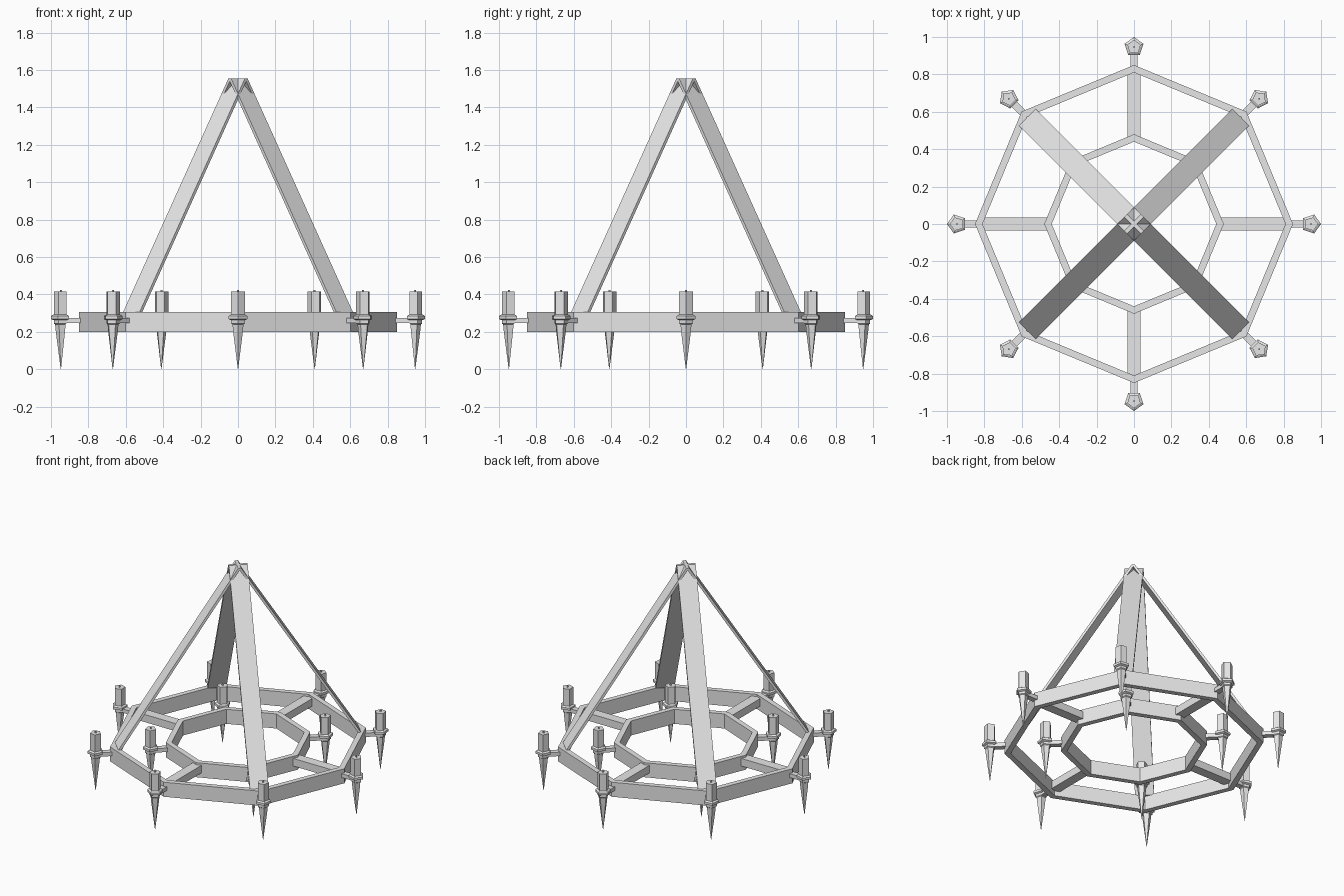
import bpy
import bmesh
from math import cos, sin, radians, tau
from mathutils import Matrix, Vector

cube = bpy.data.objects.get("Cube")
if cube:
    bpy.data.objects.remove(cube, do_unlink=True)

iron = bpy.data.materials.new("plain_grey")
iron.use_nodes = True
GREY = (0.8, 0.8, 0.8, 1.0)
iron.diffuse_color = GREY
iron.node_tree.nodes["Principled BSDF"].inputs["Base Color"].default_value = GREY


def finish(name, bm, angle=0.0):
    """Turn a bmesh into a flat shaded object rotated about the centre."""
    bmesh.ops.recalc_face_normals(bm, faces=bm.faces)
    bm.transform(Matrix.Rotation(radians(angle), 4, 'Z'))
    mesh = bpy.data.meshes.new(name)
    bm.to_mesh(mesh)
    bm.free()
    mesh.materials.append(iron)
    obj = bpy.data.objects.new(name, mesh)
    bpy.context.collection.objects.link(obj)
    return obj


def lathe(bm, profile, sides, centre=0.0, closed=False):
    """Spin a (radius, z) profile round an upright axis at x = centre."""
    loops = []
    for i in range(sides):
        a = tau * i / sides
        loops.append([bm.verts.new((centre + r * cos(a), r * sin(a), z))
                      for r, z in profile])
    count = len(profile)
    for i in range(sides):
        a, b = loops[i], loops[(i + 1) % sides]
        for j in range(count if closed else count - 1):
            k = (j + 1) % count
            bm.faces.new((a[j], b[j], b[k], a[k]))
    if not closed:
        bm.faces.new([loop[0] for loop in loops])
        bm.faces.new([loop[-1] for loop in loops])


def prism(bm, profile, width):
    """Extrude an (x, z) outline sideways, centred on y = 0."""
    face = bm.faces.new([bm.verts.new((x, -width / 2, z)) for x, z in profile])
    made = bmesh.ops.extrude_face_region(bm, geom=[face])["geom"]
    verts = [v for v in made if isinstance(v, bmesh.types.BMVert)]
    bmesh.ops.translate(bm, verts=verts, vec=Vector((0, width, 0)))


def bar(bm, x0, x1, z0, z1, width):
    prism(bm, [(x0, z0), (x1, z0), (x1, z1), (x0, z1)], width)


# Two octagonal hoops
LOW, HIGH = 0.20, 0.305
for name, inner, outer in (("outer_ring", 0.81, 0.85), ("inner_ring", 0.44, 0.48)):
    bm = bmesh.new()
    lathe(bm, [(inner, LOW), (outer, LOW), (outer, HIGH), (inner, HIGH)], 8, closed=True)
    finish(name, bm)

# Spokes joining the hoops
for i in range(4):
    bm = bmesh.new()
    bar(bm, 0.46, 0.82, 0.235, 0.29, 0.07)
    finish(f"spoke_{i + 1}", bm, 90 * i)

# Flat hanging straps meeting at the top
for i in range(4):
    bm = bmesh.new()
    prism(bm, [(0.01, 1.555), (-0.01, 1.555), (0.79, 0.30), (0.81, 0.30)], 0.125)
    finish(f"strap_{i + 1}", bm, 45 + 90 * i)

# Spiked five-sided holder, candle and wick
HOLDER = [(0.001, 0.0), (0.027, 0.20), (0.031, 0.24), (0.038, 0.245),
          (0.038, 0.262), (0.053, 0.268), (0.053, 0.285), (0.040, 0.292)]


def candle(label, ring, centre, angle):
    bm = bmesh.new()
    bar(bm, ring, centre, 0.247, 0.275, 0.04)
    finish(f"arm_{label}", bm, angle)
    bm = bmesh.new()
    lathe(bm, HOLDER, 5, centre)
    finish(f"holder_{label}", bm, angle)
    bm = bmesh.new()
    lathe(bm, [(0.038, 0.29), (0.038, 0.415)], 5, centre)
    finish(f"candle_{label}", bm, angle)
    bm = bmesh.new()
    lathe(bm, [(0.006, 0.41), (0.006, 0.424)], 5, centre)
    finish(f"wick_{label}", bm, angle)


for i in range(8):
    candle(f"outer_{i + 1}", 0.83, 0.947, 45 * i)
for i in range(4):
    candle(f"inner_{i + 1}", 0.46, 0.58, 45 + 90 * i)
